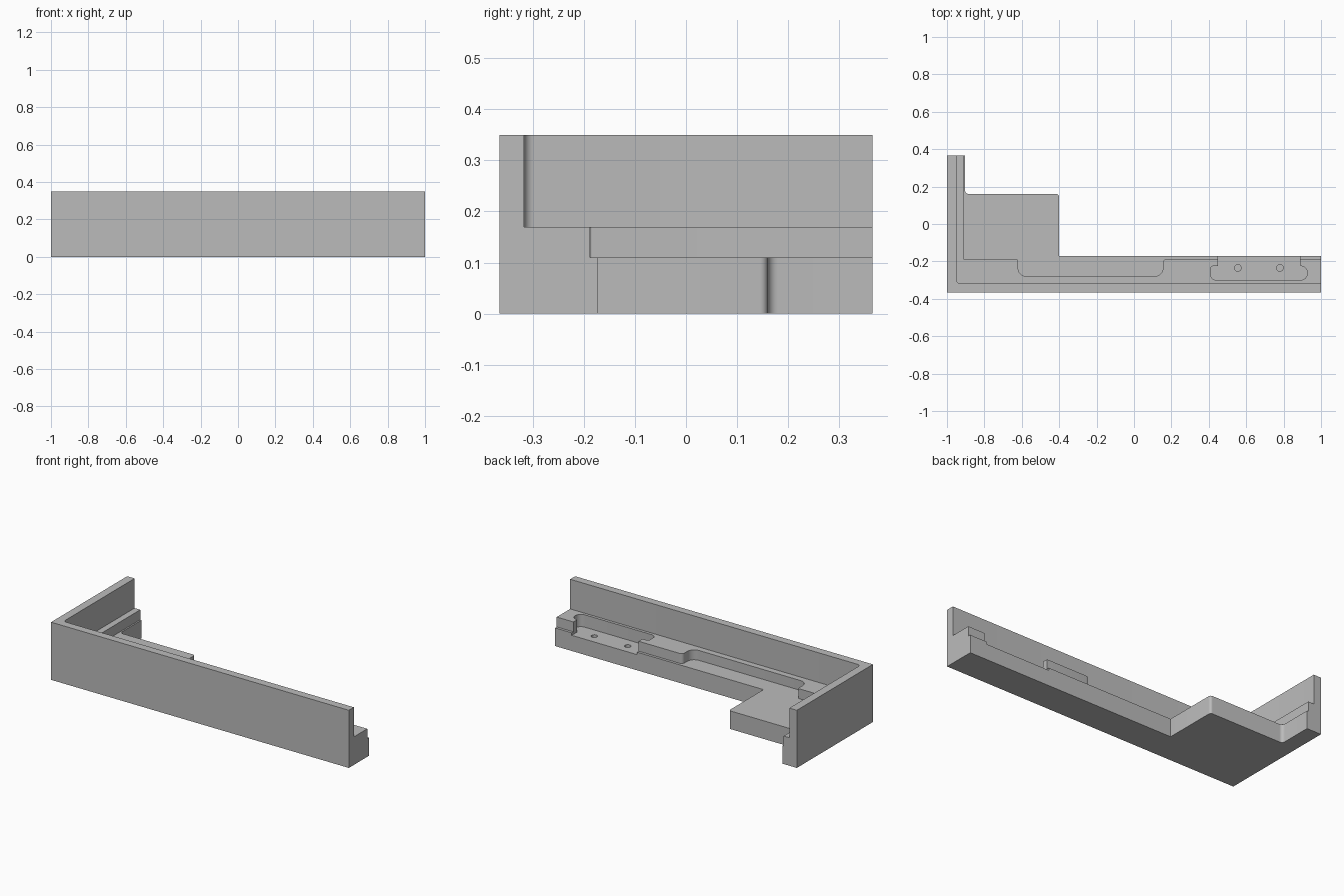
import bpy, bmesh, math
from mathutils import Vector

if "Cube" in bpy.data.objects:
    bpy.data.objects.remove(bpy.data.objects["Cube"])

grey = bpy.data.materials.new("plain grey")
grey.diffuse_color = (0.5, 0.5, 0.5, 1)
grey.use_nodes = True
grey.node_tree.nodes["Principled BSDF"].inputs["Base Color"].default_value = grey.diffuse_color


def rounded(points, steps=6):
    """Outline from (x, y, radius) corners, each corner filleted."""
    out = []
    for i, (x, y, r) in enumerate(points):
        p = Vector((x, y))
        if not r:
            out.append(p)
            continue
        a = (Vector(points[i - 1][:2]) - p).normalized()
        b = (Vector(points[(i + 1) % len(points)][:2]) - p).normalized()
        half = a.angle(b) / 2
        centre = p + (a + b).normalized() * r / math.sin(half)
        start = p + a * r / math.tan(half) - centre
        end = p + b * r / math.tan(half) - centre
        sweep = math.pi - 2 * half
        for k in range(steps + 1):
            t = k / steps
            v = start * math.sin((1 - t) * sweep) + end * math.sin(t * sweep)
            out.append(centre + v / math.sin(sweep))
    return out


def prism(name, points, z0, z1):
    bm = bmesh.new()
    face = bm.faces.new([bm.verts.new((p.x, p.y, z0)) for p in rounded(points)])
    top = bmesh.ops.extrude_face_region(bm, geom=[face])["geom"]
    bmesh.ops.translate(bm, vec=(0, 0, z1 - z0),
                        verts=[g for g in top if isinstance(g, bmesh.types.BMVert)])
    bmesh.ops.recalc_face_normals(bm, faces=bm.faces)
    mesh = bpy.data.meshes.new(name)
    bm.to_mesh(mesh)
    bm.free()
    mesh.materials.append(grey)
    ob = bpy.data.objects.new(name, mesh)
    bpy.context.collection.objects.link(ob)
    return ob


# Full-height corner block with the foot plate outline
bracket = prism("corner_bracket", [
    (-1, -.365, 0), (1, -.365, 0), (1, -.172, 0), (-.4, -.172, 0),
    (-.4, .16, .015), (-.903, .16, .02), (-.903, .365, 0), (-1, .365, 0)], 0, .35)

# Space inside the tall walls
cutters = [prism("wall_cutter", [
    (-.95, -.317, .02), (1.2, -.317, 0), (1.2, .6, 0), (-.95, .6, 0)], .17, .5)]

# Space behind the ledge, with its long recess
cutters.append(prism("ledge_cutter", [
    (-.912, -.188, .004), (-.62, -.188, .008), (-.62, -.28, .045), (.155, -.28, .045),
    (.155, -.188, .02), (1.2, -.188, 0), (1.2, .6, 0), (-.912, .6, 0)], .11, .6))

# Pocket with a narrower mouth
cutters.append(prism("pocket_cutter", [
    (.41, -.3, .03), (.927, -.3, .036), (.927, -.225, .036), (.888, -.225, .006),
    (.888, -.1, 0), (.45, -.1, 0), (.45, -.225, .006), (.41, -.225, .015)], .095, .7))

# Two blind screw holes in the pocket floor
for x in (.555, .78):
    cutters.append(prism("hole_cutter", [
        (x + .018 * math.cos(k * math.tau / 24), -.235 + .018 * math.sin(k * math.tau / 24), 0)
        for k in range(24)], .04, .8))

for cutter in cutters:
    cutter.hide_render = True
    cutter.hide_set(True)
    mod = bracket.modifiers.new(cutter.name, 'BOOLEAN')
    mod.operation = 'DIFFERENCE'
    mod.solver = 'EXACT'
    mod.object = cutter

# Apply the cuts, remove the helpers, smooth the fillets
bpy.context.view_layer.objects.active = bracket
bracket.select_set(True)
for mod in list(bracket.modifiers):
    bpy.ops.object.modifier_apply(modifier=mod.name)
for cutter in cutters:
    bpy.data.objects.remove(cutter)
bpy.ops.object.shade_smooth_by_angle(angle=math.radians(30))
